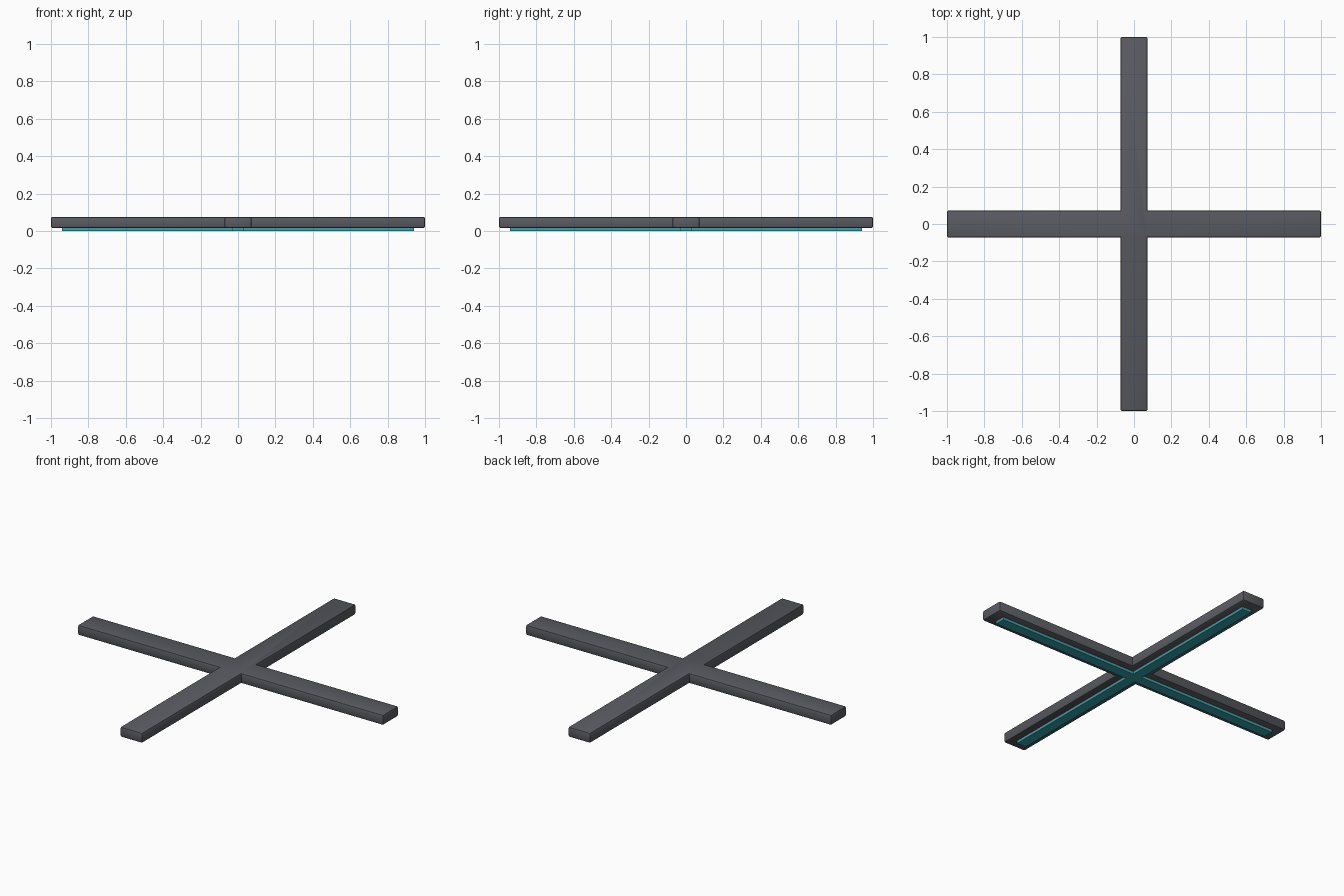
import bpy, bmesh

if "Cube" in bpy.data.objects:
    bpy.data.objects.remove(bpy.data.objects["Cube"])

def material(name, color):
    m = bpy.data.materials.new(name)
    m.diffuse_color = color
    m.use_nodes = True
    m.node_tree.nodes["Principled BSDF"].inputs["Base Color"].default_value = m.diffuse_color
    return m

def cross(name, length, half, z0, z1, bevel, segments, mat):
    """Plus-shaped slab with softened outer edges."""
    quarter = [(length, -half), (length, half), (half, half)]
    outline = []
    for _ in range(4):
        outline += quarter
        quarter = [(-y, x) for x, y in quarter]
    bm = bmesh.new()
    face = bm.faces.new([bm.verts.new((x, y, z0)) for x, y in outline])
    ext = bmesh.ops.extrude_face_region(bm, geom=[face])
    for v in ext["geom"]:
        if isinstance(v, bmesh.types.BMVert):
            v.co.z = z1
    bmesh.ops.recalc_face_normals(bm, faces=bm.faces[:])
    if bevel:
        # keep the inner corners crisp, soften every other edge
        edges = [e for e in bm.edges if e.is_convex]
        bmesh.ops.bevel(bm, geom=edges, offset=bevel, segments=segments,
                        profile=0.5, affect='EDGES', clamp_overlap=True)
    me = bpy.data.meshes.new(name)
    bm.to_mesh(me)
    bm.free()
    me.materials.append(mat)
    ob = bpy.data.objects.new(name, me)
    bpy.context.collection.objects.link(ob)
    bpy.ops.object.select_all(action='DESELECT')
    ob.select_set(True)
    bpy.context.view_layer.objects.active = ob
    bpy.ops.object.shade_smooth_by_angle()
    return ob

dark = material("dark_grey", (0.10, 0.105, 0.12, 1))
teal = material("teal", (0.04, 0.36, 0.40, 1))

# Main body and the raised strip on its underside
cross("cross_body", 1.0, 0.072, 0.016, 0.076, 0.009, 2, dark)
cross("underside_strip", 0.94, 0.03, 0.0, 0.02, 0, 1, teal)
